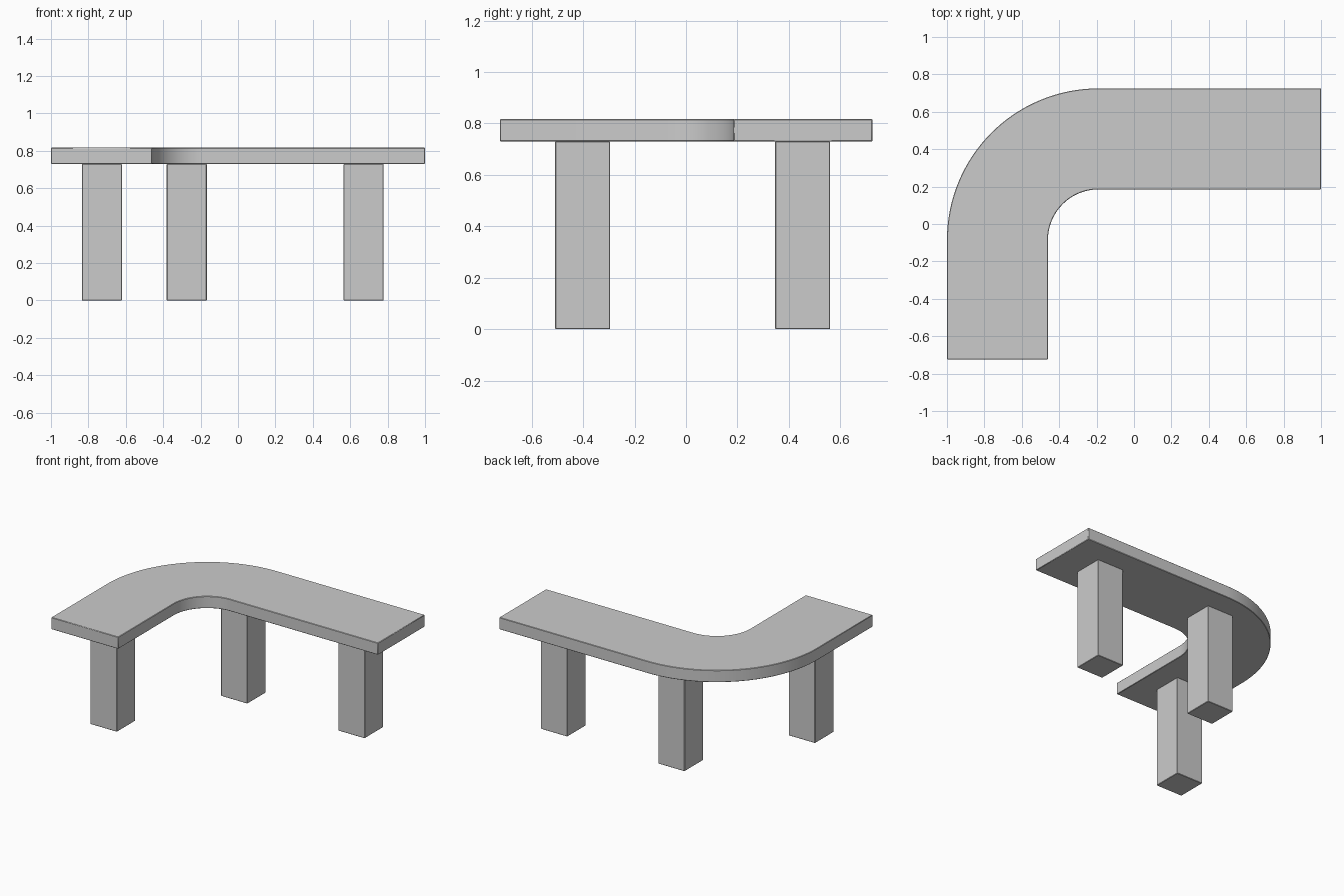
import bpy, bmesh
from math import cos, sin, pi, radians

if "Cube" in bpy.data.objects:
    bpy.data.objects.remove(bpy.data.objects["Cube"])

Z0, Z1 = 0.73, 0.817          # underside and top of the slab
CX, CY = -0.19, -0.085        # centre of the bend
R_OUT, R_IN = 0.81, 0.27
N = 32


def extrude_outline(name, pts, z0, z1):
    """Solid prism from a plan outline, with finely eased edges."""
    bm = bmesh.new()
    face = bm.faces.new([bm.verts.new((x, y, z0)) for x, y in pts])
    res = bmesh.ops.extrude_face_region(bm, geom=[face])
    top = [v for v in res["geom"] if isinstance(v, bmesh.types.BMVert)]
    bmesh.ops.translate(bm, verts=top, vec=(0, 0, z1 - z0))
    bmesh.ops.recalc_face_normals(bm, faces=bm.faces)
    mesh = bpy.data.meshes.new(name)
    bm.to_mesh(mesh)
    bm.free()
    ob = bpy.data.objects.new(name, mesh)
    bpy.context.collection.objects.link(ob)
    bev = ob.modifiers.new("eased_edges", 'BEVEL')
    bev.width, bev.segments = 0.003, 1
    bev.limit_method, bev.angle_limit = 'ANGLE', radians(40)
    return ob


def arc(r):
    """Quarter turn from the left side to the back side."""
    return [(CX + r * cos(a), CY + r * sin(a))
            for a in (pi - pi / 2 * i / N for i in range(N + 1))]


# Curved L-shaped seat slab
outline = ([(-1, -0.724)] + arc(R_OUT) + [(1, CY + R_OUT), (1, CY + R_IN)]
           + arc(R_IN)[::-1] + [(CX - R_IN, -0.724)])
seat = extrude_outline("bench_top", outline, Z0, Z1)
bpy.context.view_layer.objects.active = seat
seat.select_set(True)
bpy.ops.object.shade_smooth_by_angle(angle=radians(30))

# Three square block legs
H = 0.107
for name, x, y in (("front_leg", -0.728, -0.402),
                   ("corner_leg", -0.274, 0.454),
                   ("right_leg", 0.672, 0.454)):
    extrude_outline(name, [(x - H, y - H), (x + H, y - H),
                           (x + H, y + H), (x - H, y + H)], 0, Z0)
